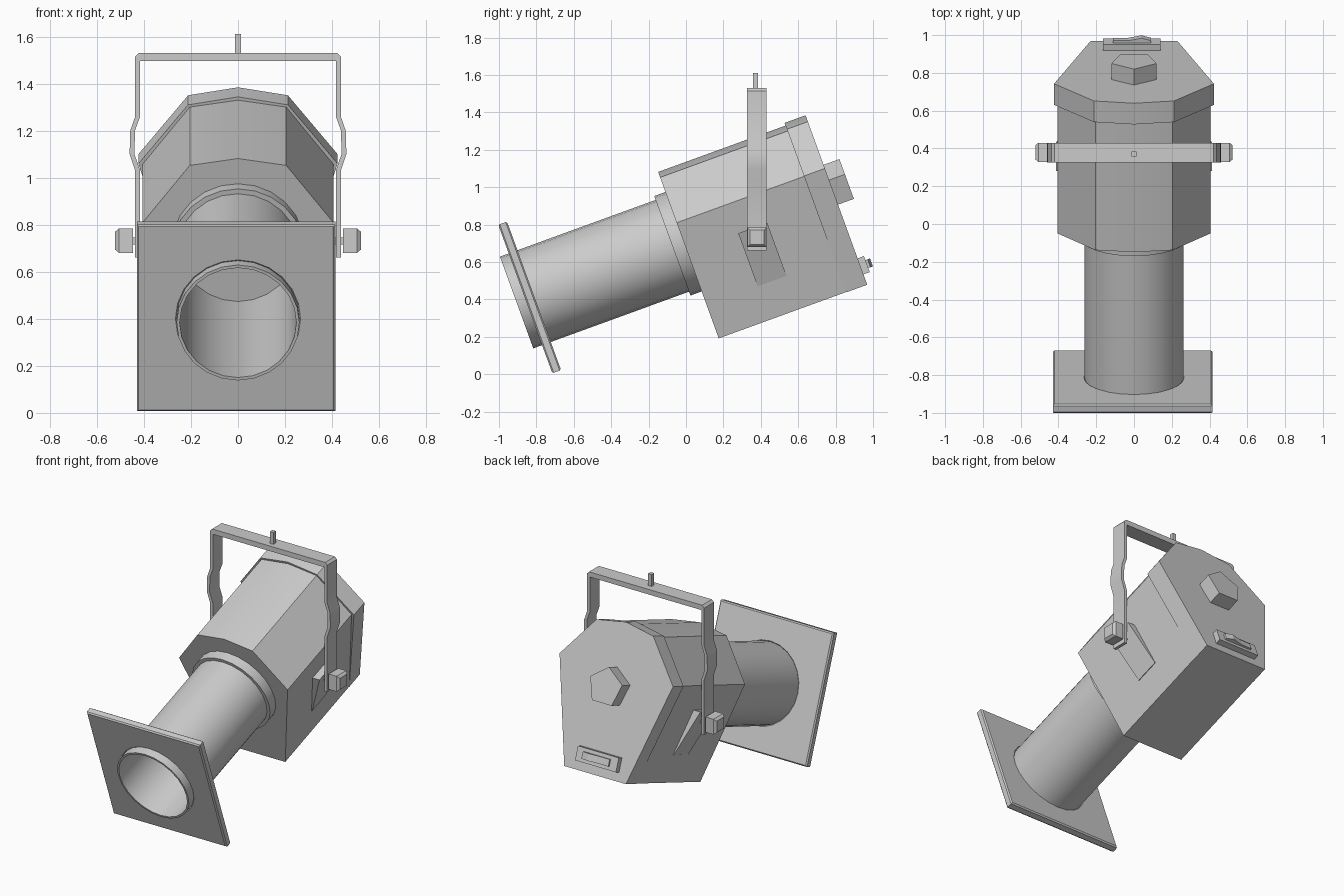
import bpy, bmesh
from math import radians, sin, cos, pi
from mathutils import Vector

cube = bpy.data.objects.get("Cube")
if cube:
    bpy.data.objects.remove(cube)

TILT = radians(20)      # the lamp is tipped nose-down in its yoke
AXIS_Z = 0.67           # height of the optical axis in the tipped frame

grey = bpy.data.materials.new("light grey metal")
grey.use_nodes = True
GREY = (0.6, 0.6, 0.6, 1)
grey.diffuse_color = GREY
grey.node_tree.nodes["Principled BSDF"].inputs["Base Color"].default_value = GREY


def finish(obj, tilt):
    obj.data.materials.append(grey)
    obj.rotation_euler.x = TILT if tilt else 0
    bpy.ops.object.select_all(action="DESELECT")
    obj.select_set(True)
    bpy.context.view_layer.objects.active = obj
    bpy.ops.object.shade_smooth_by_angle(angle=radians(25))
    return obj


def loft(name, outline, axis, stations, tilt=True):
    """Sweep a flat outline along an axis through (position, scale) stations."""
    us, vs = zip(*outline)
    cu, cv = (min(us) + max(us)) / 2, (min(vs) + max(vs)) / 2
    bm = bmesh.new()
    rings = []
    for pos, scale in stations:
        ring = []
        for u, v in outline:
            co = [cu + (u - cu) * scale, cv + (v - cv) * scale]
            co.insert("xyz".index(axis), pos)
            ring.append(bm.verts.new(co))
        rings.append(ring)
    n = len(outline)
    for a, b in zip(rings, rings[1:]):
        for i in range(n):
            j = (i + 1) % n
            bm.faces.new((a[i], a[j], b[j], b[i]))
    bm.faces.new(rings[0])
    bm.faces.new(rings[-1])
    bmesh.ops.recalc_face_normals(bm, faces=bm.faces)
    mesh = bpy.data.meshes.new(name)
    bm.to_mesh(mesh)
    bm.free()
    obj = bpy.data.objects.new(name, mesh)
    bpy.context.collection.objects.link(obj)
    return finish(obj, tilt)


def prism(name, outline, axis, start, end, tilt=True):
    return loft(name, outline, axis, [(start, 1), (end, 1)], tilt)


def polygon(sides, radius, cz=AXIS_Z):
    return [(radius * sin(2 * pi * i / sides), cz + radius * cos(2 * pi * i / sides))
            for i in range(sides)]


def rect(a0, a1, b0, b1):
    return [(a0, b0), (a1, b0), (a1, b1), (a0, b1)]


def mirrored(half):
    """Close a right-hand half outline, bottom to top, with its left half."""
    return half + [(-x, z) for x, z in reversed(half) if x > 0]


# Lamp housing and its slightly larger rear cap
prism("housing", mirrored([(0.23, 0.12), (0.405, 0.778), (0.205, 1.036), (0, 1.067)]),
      "y", 0.23, 1.06)
prism("rear_cap", mirrored([(0.23, 0.118), (0.423, 0.78), (0.212, 1.046), (0, 1.082)]),
      "y", 0.955, 1.074)

# Hollow lens tube, closed deep inside, and the collar joining it to the housing
loft("lens_tube", polygon(24, 0.261), "y",
     [(0.235, 1), (-0.72, 1), (-0.72, 0.95), (0.225, 0.95)])
prism("tube_collar", polygon(24, 0.283), "y", 0.166, 0.235)
# Open the collar and tube overlap: the collar is hollowed to a ring
collar = bpy.data.objects["tube_collar"]
bm = bmesh.new()
bm.from_mesh(collar.data)
caps = [f for f in bm.faces if len(f.verts) > 4]
bmesh.ops.inset_region(bm, faces=caps, thickness=0.026, use_even_offset=True)
holes = [f for f in bm.faces if len(f.verts) > 4]
bmesh.ops.delete(bm, geom=holes, context="FACES_ONLY")
bm.to_mesh(collar.data)
bm.free()

# Square colour-frame plate with a round hole for the tube
curve = bpy.data.curves.new("frame_plate", "CURVE")
curve.dimensions = "2D"
curve.fill_mode = "BOTH"
curve.extrude, curve.bevel_depth, curve.bevel_resolution = 0.017, 0.008, 0
curve.offset = -0.008
for outline in (rect(-0.43, 0.415, 0.249, 1.094), polygon(24, 0.258)):
    spline = curve.splines.new("POLY")
    spline.points.add(len(outline) - 1)
    for point, (x, z) in zip(spline.points, outline):
        point.co = (x, z, 0, 1)
    spline.use_cyclic_u = True
plate = bpy.data.objects.new("frame_plate", curve)
bpy.context.collection.objects.link(plate)
bpy.ops.object.select_all(action="DESELECT")
plate.select_set(True)
bpy.context.view_layer.objects.active = plate
bpy.ops.object.convert(target="MESH")
plate = bpy.context.view_layer.objects.active
for vert in plate.data.vertices:
    x, z, depth = vert.co
    vert.co = Vector((x, -0.645 - depth, z))
bm = bmesh.new()
bm.from_mesh(plate.data)
bmesh.ops.remove_doubles(bm, verts=bm.verts, dist=0.0001)
bmesh.ops.recalc_face_normals(bm, faces=bm.faces)
bm.to_mesh(plate.data)
bm.free()
finish(plate, True)

# Rear details: five-sided knob and a rocker switch on its base
prism("rear_knob", polygon(5, 0.125, 0.675), "y", 1.06, 1.164)
prism("switch_base", rect(-0.165, 0.14, 0.177, 0.268), "y", 1.06, 1.11)
prism("switch_rocker", [(-0.11, 1.1), (0.09, 1.1), (0.09, 1.122), (0.04, 1.136),
                        (-0.03, 1.122), (-0.11, 1.122)], "z", 0.2, 0.245)

# Side mounts: wedge on the housing, bolt through the yoke, square hand knob
for side, s in (("left", 1), ("right", -1)):
    wedge = [(0.27, 0.31), (0.285, 0.31), (0.412, 0.612), (0.34, 0.612)]
    prism(side + "_mount_wedge", [(s * x, z) for x, z in wedge], "y", 0.52, 0.685)
    prism(side + "_bolt", rect(0.363, 0.393, 0.715, 0.745), "x", s * 0.36, s * 0.46, False)
    loft(side + "_hand_knob", rect(0.328, 0.43, 0.68, 0.784), "x",
         [(s * 0.447, 1), (s * 0.506, 1), (s * 0.522, 0.74)], False)

# Hanging yoke: bent flat strap with a pin on top
outer = [(0.437, 0.66), (0.437, 1.03), (0.461, 1.1), (0.458, 1.2), (0.437, 1.26),
         (0.437, 1.515), (0.422, 1.53)]
inner = [(0.416, 1.496), (0.416, 1.26), (0.438, 1.2), (0.44, 1.1), (0.416, 1.03),
         (0.416, 0.66)]
strap = outer + [(-x, z) for x, z in reversed(outer)]
strap += [(-x, z) for x, z in reversed(inner)] + inner
prism("yoke", strap, "y", 0.326, 0.43, False)
prism("hanging_pin", rect(-0.013, 0.013, 0.358, 0.385), "z", 1.52, 1.61, False)
